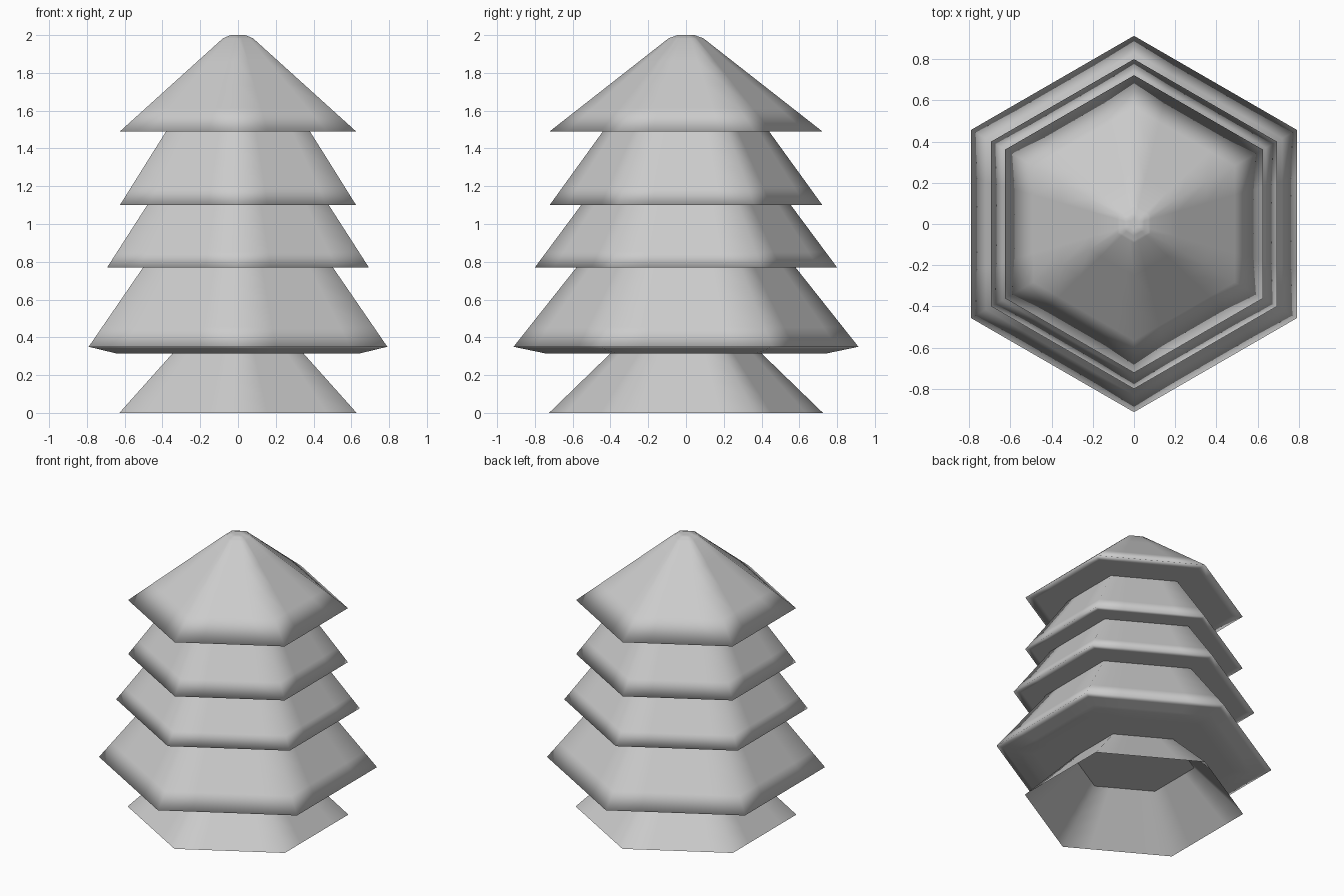
import bpy, bmesh, math

if "Cube" in bpy.data.objects:
    bpy.data.objects.remove(bpy.data.objects["Cube"])

SIDES = 6


def hex_part(name, profile, cap_top=False, cap_bottom=False, detail=2):
    """Six-sided lathe: profile lists (corner radius, z) from top to bottom."""
    bm = bmesh.new()
    angles = [math.pi / 2 + 2 * math.pi * i / SIDES for i in range(SIDES)]
    rings = [[bm.verts.new((r * math.cos(a), r * math.sin(a), z)) for a in angles]
             for r, z in profile]
    for up, low in zip(rings, rings[1:]):
        for i in range(SIDES):
            j = (i + 1) % SIDES
            bm.faces.new((up[i], low[i], low[j], up[j]))
    if cap_top:
        bm.faces.new(rings[0])
    if cap_bottom:
        bm.faces.new(rings[-1][::-1])
    for f in bm.faces:
        f.smooth = True
    mesh = bpy.data.meshes.new(name)
    bm.to_mesh(mesh)
    bm.free()
    obj = bpy.data.objects.new(name, mesh)
    bpy.context.collection.objects.link(obj)
    # Flat subdivision keeps the hexagon but tightens the soft shading at edges
    if detail:
        mod = obj.modifiers.new("shading_loops", 'SUBSURF')
        mod.subdivision_type = 'SIMPLE'
        mod.levels = mod.render_levels = detail
    return obj


# Pointed top with blunt tip; its underside runs in to the tier below
hex_part("tree_top", [(0.045, 2.0), (0.092, 1.983), (0.722, 1.49), (0.44, 1.49)],
         cap_top=True)

# Stacked skirts of branches, each with a flat underside
hex_part("upper_tier", [(0.44, 1.49), (0.722, 1.10), (0.555, 1.10)])
hex_part("middle_tier", [(0.555, 1.10), (0.80, 0.77), (0.58, 0.77)])

# Lowest tier with a chamfered hem and closed underside
hex_part("lower_tier", [(0.58, 0.77), (0.913, 0.35), (0.745, 0.315), (0.40, 0.315)],
         cap_bottom=True)

# Flared, hollow, open-bottomed foot
hex_part("foot", [(0.40, 0.315), (0.725, 0.0)])
